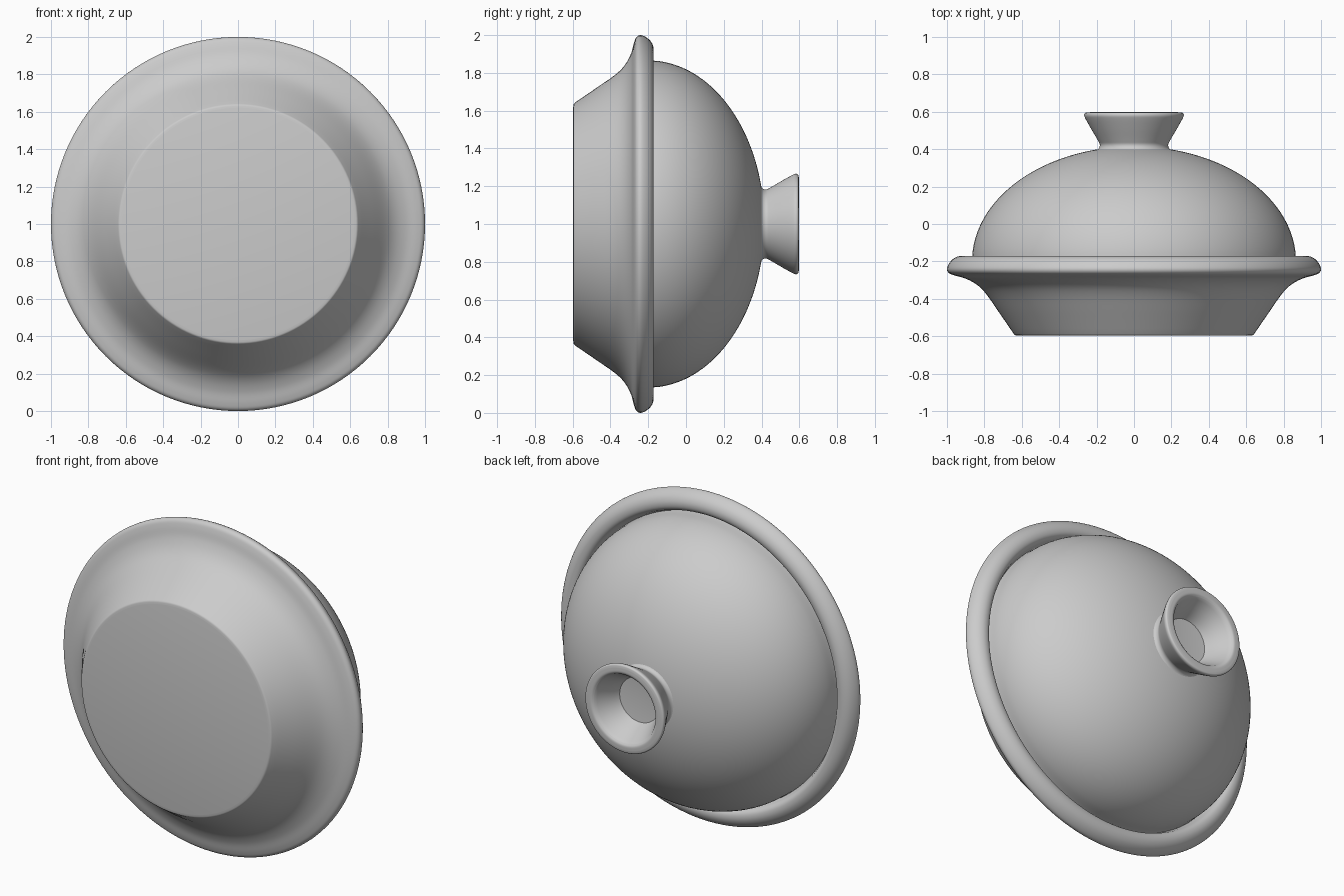
import bpy, bmesh, math
from mathutils import Vector

cube = bpy.data.objects.get("Cube")
if cube:
    bpy.data.objects.remove(cube, do_unlink=True)

GREY = (0.6, 0.6, 0.6, 1)
clay = bpy.data.materials.new("plain_grey")
clay.use_nodes = True
clay.diffuse_color = GREY
clay.node_tree.nodes["Principled BSDF"].inputs["Base Color"].default_value = GREY


def smooth_path(pts, steps=5):
    """Smooth curve through (radius, depth) points."""
    p = [Vector(q) for q in pts]
    if len(p) < 3:
        return p
    p = [2 * p[0] - p[1]] + p + [2 * p[-1] - p[-2]]
    out = []
    for a, b, c, d in zip(p, p[1:], p[2:], p[3:]):
        for i in range(steps):
            t = i / steps
            out.append(0.5 * (2 * b + (c - a) * t + (2 * a - 5 * b + 4 * c - d) * t * t
                              + (3 * b - a - 3 * c + d) * t ** 3))
    return out + [p[-2]]


def turned(name, sections, sides=128):
    """Spin a profile about the y axis; joins between sections stay crisp."""
    profile = []
    for s in sections:
        path = smooth_path(s)
        profile += path[1:] if profile else path
    bm = bmesh.new()
    verts = [bm.verts.new((max(r, 0), y, 1)) for r, y in profile]
    edges = [bm.edges.new(pair) for pair in zip(verts, verts[1:])]
    bmesh.ops.spin(bm, geom=verts + edges, cent=(0, 0, 1), axis=(0, 1, 0),
                   angle=math.tau, steps=sides)
    bmesh.ops.remove_doubles(bm, verts=bm.verts, dist=0.0005)
    bmesh.ops.recalc_face_normals(bm, faces=bm.faces)
    mesh = bpy.data.meshes.new(name)
    bm.to_mesh(mesh)
    bm.free()
    mesh.materials.append(clay)
    obj = bpy.data.objects.new(name, mesh)
    bpy.context.collection.objects.link(obj)
    bpy.ops.object.select_all(action="DESELECT")
    obj.select_set(True)
    bpy.context.view_layer.objects.active = obj
    bpy.ops.object.shade_smooth_by_angle(angle=math.radians(35))


# Base dish: flat foot, sloped wall, flared rounded rim, hollow inside
turned("base_dish", [
    [(0, -0.597), (0.62, -0.597)],
    [(0.62, -0.597), (0.637, -0.593), (0.648, -0.58)],
    [(0.648, -0.58), (0.72, -0.475), (0.79, -0.375), (0.84, -0.325), (0.90, -0.292),
     (0.96, -0.275), (0.99, -0.262), (1.0, -0.24), (0.988, -0.21), (0.965, -0.185),
     (0.935, -0.172), (0.905, -0.174), (0.885, -0.19), (0.872, -0.22), (0.84, -0.28),
     (0.76, -0.37), (0.66, -0.5)],
    [(0.66, -0.5), (0, -0.52)],
])


# Domed lid: elliptical shell, outer surface then inner surface
def dome(radius, height, base):
    angles = [math.pi / 2 * i / 16 for i in range(17)]
    return [(radius * math.cos(a), base + height * math.sin(a)) for a in angles]


turned("domed_lid", [
    [(0.866, -0.26), (0.868, -0.22)],
    [(0.868, -0.22)] + dome(0.866, 0.615, -0.2),
])
turned("lid_lining", [
    dome(0.82, 0.57, -0.24)[::-1],
    [(0.82, -0.24), (0.866, -0.26)],
])

# Flared knob with a hollow cup
turned("lid_knob", [
    [(0.22, 0.375), (0.205, 0.392), (0.188, 0.405), (0.183, 0.425), (0.195, 0.45),
     (0.23, 0.51), (0.258, 0.56), (0.266, 0.58), (0.262, 0.593), (0.248, 0.597)],
    [(0.248, 0.597), (0.222, 0.597), (0.207, 0.588)],
    [(0.207, 0.588), (0.165, 0.51), (0.135, 0.445)],
    [(0.135, 0.445), (0, 0.435)],
])
